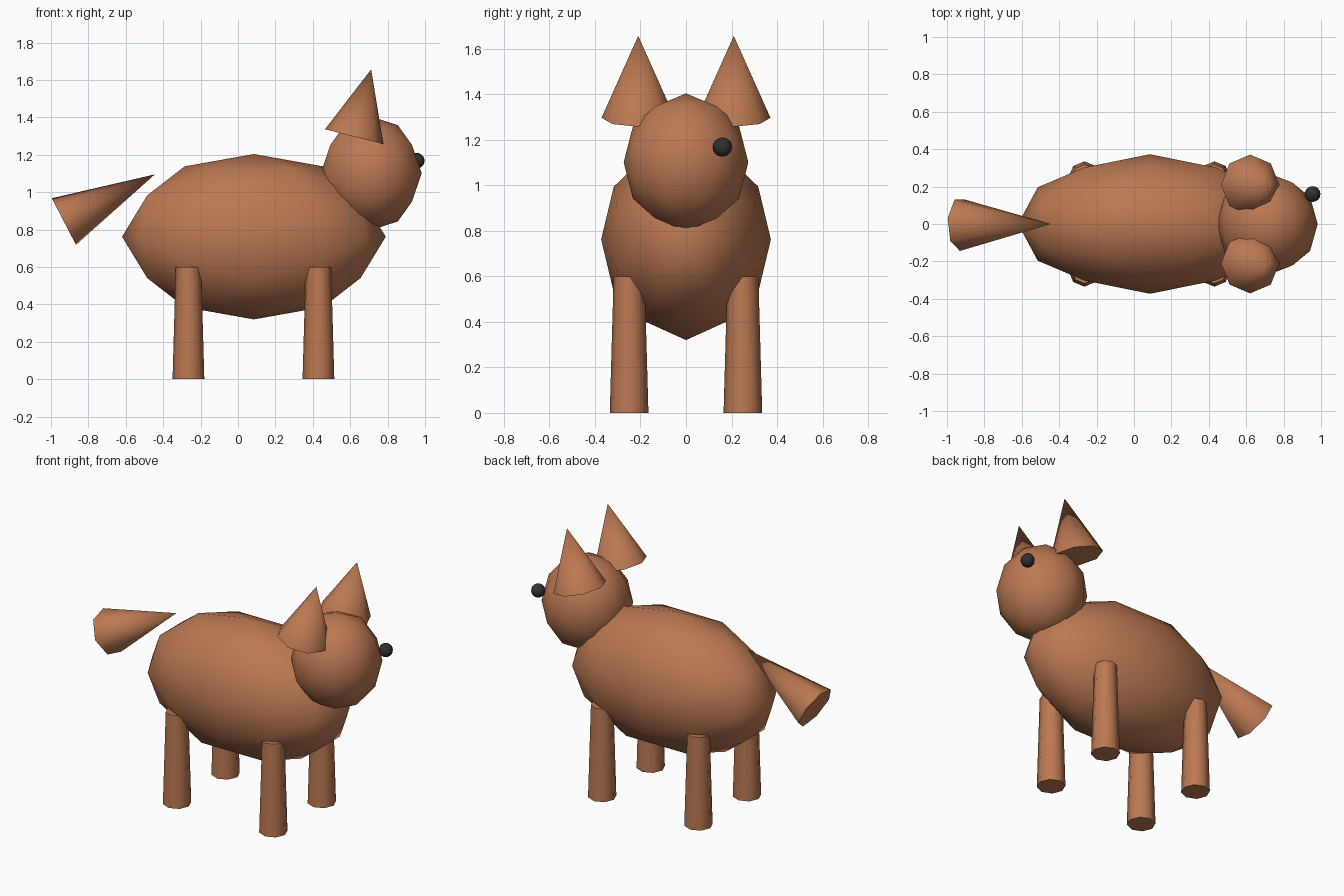
import bpy, bmesh
from math import atan2, hypot, pi, radians
from mathutils import Matrix, Vector

if "Cube" in bpy.data.objects:
    bpy.data.objects.remove(bpy.data.objects["Cube"])


def material(name, color):
    m = bpy.data.materials.new(name)
    m.diffuse_color = (*color, 1)
    m.use_nodes = True
    m.node_tree.nodes["Principled BSDF"].inputs["Base Color"].default_value = m.diffuse_color
    return m


FUR = material("brown", (0.5, 0.19, 0.085))
DARK = material("dark", (0.03, 0.03, 0.03))


def finish(name, bm, mat):
    mesh = bpy.data.meshes.new(name)
    bm.to_mesh(mesh)
    bm.free()
    obj = bpy.data.objects.new(name, mesh)
    bpy.context.collection.objects.link(obj)
    mesh.materials.append(mat)
    bpy.ops.object.select_all(action='DESELECT')
    obj.select_set(True)
    bpy.context.view_layer.objects.active = obj
    bpy.ops.object.shade_smooth_by_angle(angle=radians(60))
    return obj


def ball(name, center, radii):
    # icosphere turned so that edge midpoints lie on the main axes
    bm = bmesh.new()
    turn = Matrix.Rotation(radians(-31.717), 4, 'Y')
    bmesh.ops.create_icosphere(
        bm, subdivisions=2, radius=1,
        matrix=Matrix.Translation(center) @ Matrix.Diagonal((*radii, 1)) @ turn)
    return finish(name, bm, FUR)


def taper(name, base, tip, r1, r2, sides):
    # capped cone from base to tip, leaning only in the xz plane
    base, tip = Vector(base), Vector(tip)
    d = tip - base
    bm = bmesh.new()
    bmesh.ops.create_cone(
        bm, cap_ends=True, segments=sides, radius1=r1, radius2=r2,
        depth=hypot(d.x, d.z),
        matrix=Matrix.Translation((base + tip) / 2)
        @ Matrix.Rotation(atan2(d.x, d.z), 4, 'Y') @ Matrix.Rotation(pi, 4, 'Z'))
    bmesh.ops.remove_doubles(bm, verts=bm.verts, dist=1e-5)
    return finish(name, bm, FUR)


# Body and head
ball("body", (0.085, 0, 0.762), (0.705, 0.373, 0.442))
ball("head", (0.712, 0, 1.101), (0.27, 0.274, 0.303))

# Tail
taper("tail", (-0.931, 0, 0.843), (-0.445, 0, 1.095), 0.144, 0, 7)

# Ears and legs on both sides
for side, s in (("right", -1), ("left", 1)):
    taper(side + "_ear", (0.621, s * 0.21, 1.297), (0.712, s * 0.21, 1.657), 0.161, 0, 8)
    for end, x in (("front", 0.43), ("back", -0.265)):
        taper(f"{end}_{side}_leg", (x, s * 0.25, 0), (x, s * 0.25, 0.6), 0.085, 0.068, 8)

# Single eye
bm = bmesh.new()
bmesh.ops.create_uvsphere(bm, u_segments=16, v_segments=12, radius=0.042,
                          matrix=Matrix.Translation((0.955, 0.16, 1.168)))
finish("eye", bm, DARK)
